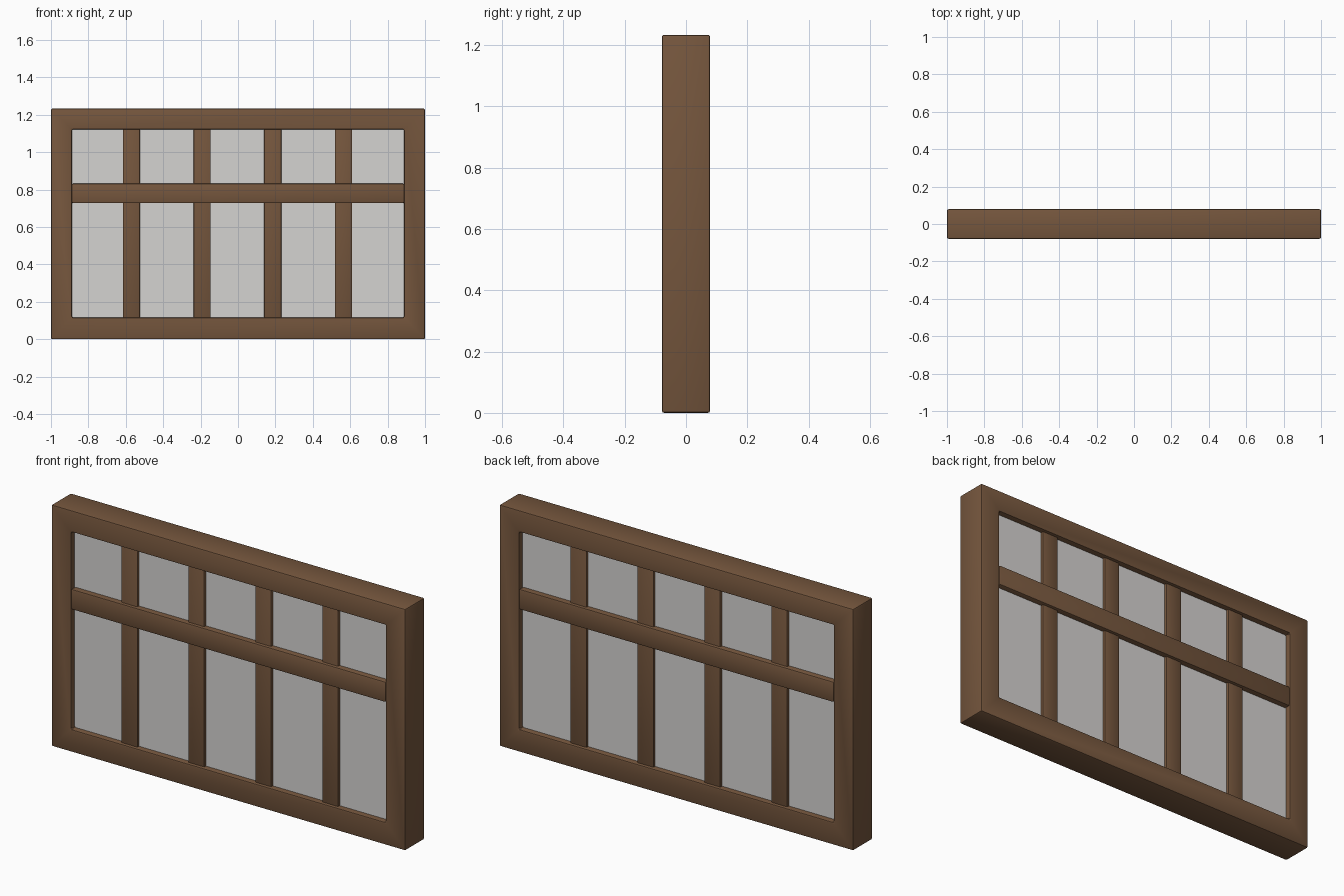
import bpy, bmesh, math

if "Cube" in bpy.data.objects:
    bpy.data.objects.remove(bpy.data.objects["Cube"])

W, H, D = 1.0, 1.233, 0.079      # half width, height, half depth
IX, IZ0, IZ1 = 0.888, 0.116, 1.122  # opening


def material(name, srgb):
    m = bpy.data.materials.new(name)
    m.diffuse_color = [(c / 255 / 12.92) if c < 11 else ((c / 255 + 0.055) / 1.055) ** 2.4
                       for c in srgb] + [1]
    m.use_nodes = True
    m.node_tree.nodes["Principled BSDF"].inputs["Base Color"].default_value = m.diffuse_color
    return m


wood = material("brown_wood", (117, 86, 61))
pane = material("grey_glass", (213, 211, 209))


def finish(name, bm, mat, bevel):
    bmesh.ops.recalc_face_normals(bm, faces=bm.faces)
    if bevel:
        edges = [e for e in bm.edges if e.calc_face_angle(0) > 0.5]
        bmesh.ops.bevel(bm, geom=edges, offset=bevel, segments=2, profile=0.5,
                        affect='EDGES', clamp_overlap=True)
    me = bpy.data.meshes.new(name)
    bm.to_mesh(me)
    bm.free()
    me.materials.append(mat)
    ob = bpy.data.objects.new(name, me)
    bpy.context.collection.objects.link(ob)
    bpy.ops.object.select_all(action='DESELECT')
    ob.select_set(True)
    bpy.context.view_layer.objects.active = ob
    bpy.ops.object.shade_smooth_by_angle(angle=math.radians(30))
    return ob


def box(name, x0, x1, z0, z1, d, mat, bevel=0.0):
    bm = bmesh.new()
    bmesh.ops.create_cube(bm, size=1)
    for v in bm.verts:
        v.co = (x0 + (v.co.x + 0.5) * (x1 - x0), v.co.y * 2 * d,
                z0 + (v.co.z + 0.5) * (z1 - z0))
    return finish(name, bm, mat, bevel)


# outer frame: rectangular section swept round the four corners
bm = bmesh.new()
outer = [(-W, 0), (W, 0), (W, H), (-W, H)]
inner = [(-IX, IZ0), (IX, IZ0), (IX, IZ1), (-IX, IZ1)]
rings = [[bm.verts.new((x, y, z)) for (x, z), y in
          ((o, -D), (i, -D), (i, D), (o, D))] for o, i in zip(outer, inner)]
for k in range(4):
    a, b = rings[k], rings[(k + 1) % 4]
    for j in range(4):
        n = (j + 1) % 4
        bm.faces.new((a[j], a[n], b[n], b[j]))
finish("window_frame", bm, wood, 0.008)

# glass slab, set back from both faces
box("glass", -IX - 0.02, IX + 0.02, IZ0 - 0.02, IZ1 + 0.02, 0.05, pane)

# upright bars, slightly recessed
for k in range(4):
    c = -0.570 + 0.378 * k
    box(f"upright_bar_{k + 1}", c - 0.046, c + 0.046, IZ0 - 0.02, IZ1 + 0.02,
        0.063, wood, 0.006)

# cross bar, flush with the frame
box("cross_bar", -IX - 0.001, IX + 0.001, 0.727, 0.832, 0.0785, wood, 0.008)
